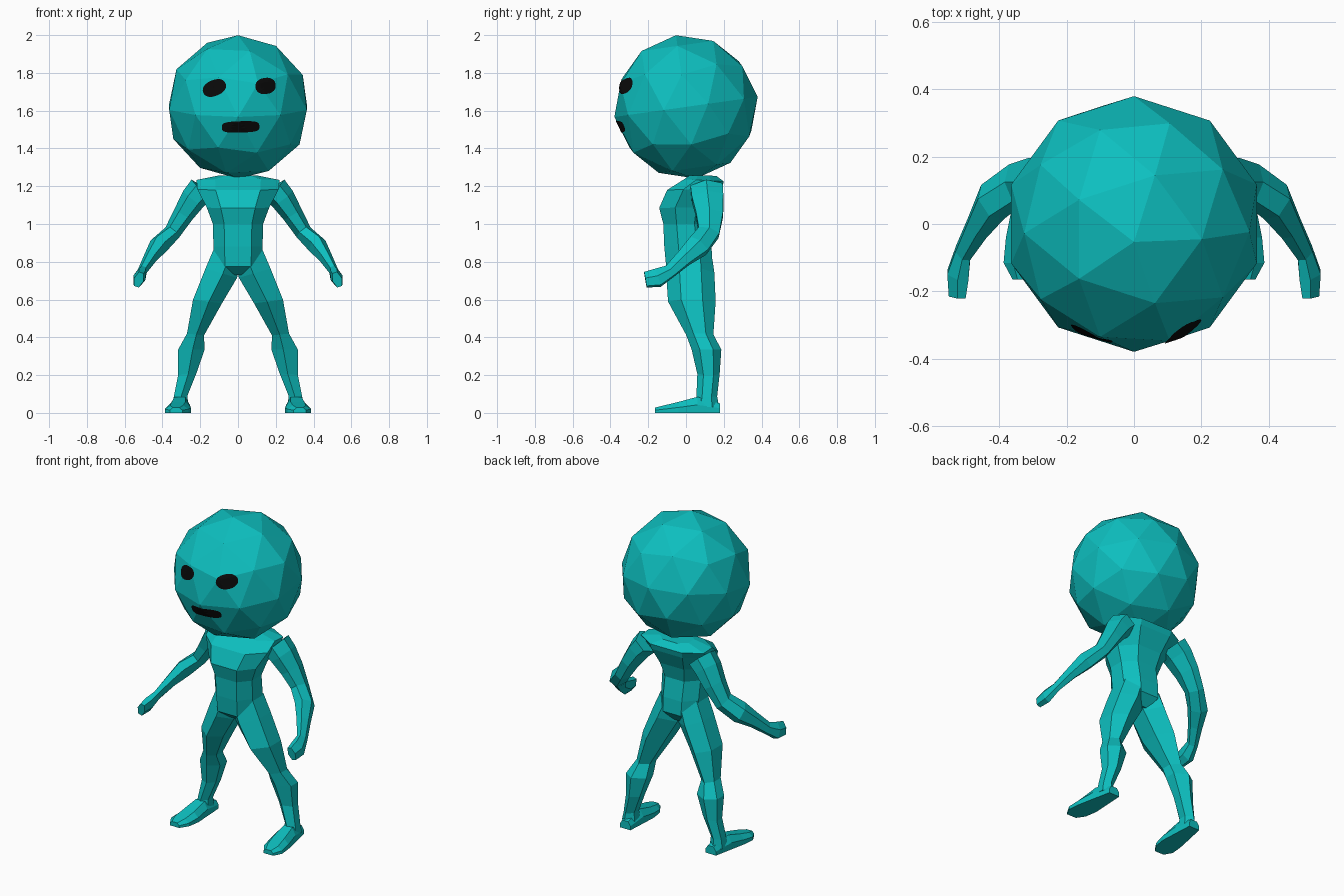
import bpy, bmesh, math
from mathutils import Vector, Matrix
from mathutils.bvhtree import BVHTree

if "Cube" in bpy.data.objects:
    bpy.data.objects.remove(bpy.data.objects["Cube"])


def material(name, rgb):
    m = bpy.data.materials.new(name)
    m.diffuse_color = (*rgb, 1)
    m.use_nodes = True
    m.node_tree.nodes["Principled BSDF"].inputs["Base Color"].default_value = m.diffuse_color
    return m


TEAL = material("teal skin", (0.004, 0.52, 0.52))
BLACK = material("black face", (0.003, 0.003, 0.003))

# cross-sections in unit half-widths
HEX = [(1, 0), (.5, .95), (-.5, .95), (-1, 0), (-.5, -.95), (.5, -.95)]
LEG = [(1, .45), (0.1, 1), (-1, .45), (-1, -.45), (-.1, -1), (1, -.45)]
OCT = [(1, .4), (.5, 1), (-.5, 1), (-1, .4), (-1, -.4), (-.55, -1), (.55, -1), (1, -.4)]
BOX = [(1, 1), (-1, 1), (-1, -1), (1, -1)]
SHOE = [(.55, 1), (-.55, 1), (-1, 0), (-1, -1), (1, -1), (1, 0)]


def finish(name, bm, mat, mirror=False):
    if mat is TEAL:
        bmesh.ops.recalc_face_normals(bm, faces=bm.faces)
    me = bpy.data.meshes.new(name)
    bm.to_mesh(me)
    bm.free()
    me.materials.append(mat)
    ob = bpy.data.objects.new(name, me)
    bpy.context.collection.objects.link(ob)
    if mirror:
        ob.modifiers.new("mirror", 'MIRROR').use_mirror_merge = False
    return ob


def loft(name, rings, section, mirror=False):
    """Skin rings given as (centre, half axis u, half axis v)."""
    bm = bmesh.new()
    loops = [[bm.verts.new(c + u * a + v * b) for a, b in section] for c, u, v in rings]
    n = len(section)
    for p, q in zip(loops, loops[1:]):
        for i in range(n):
            bm.faces.new((p[i], p[(i + 1) % n], q[(i + 1) % n], q[i]))
    bm.faces.new(loops[0])
    bm.faces.new(loops[-1])
    return finish(name, bm, TEAL, mirror)


# head: faceted ball tipped slightly forward
bm = bmesh.new()
bmesh.ops.create_icosphere(bm, subdivisions=2, radius=0.383)
bm.transform(Matrix.Translation((0, 0, 1.62)) @ Matrix.Rotation(math.radians(8), 4, 'X'))
tree = BVHTree.FromBMesh(bm)
finish("head", bm, TEAL)


# face details: thin patches laid on the head
def patch(name, cx, cz, rx, rz, tilt, power):
    bm = bmesh.new()

    def put(x, z):
        hit = tree.ray_cast(Vector((x, -2, z)), Vector((0, 1, 0)))[0]
        return bm.verts.new(hit + Vector((0, -.004, 0)))
    n, steps, loops = 24, 4, []
    ct, st = math.cos(tilt), math.sin(tilt)
    for k in range(1, steps + 1):
        loop = []
        for i in range(n):
            c, s = math.cos(2 * math.pi * i / n), math.sin(2 * math.pi * i / n)
            x = math.copysign(abs(c) ** power, c) * rx * k / steps
            z = math.copysign(abs(s) ** power, s) * rz * k / steps
            loop.append(put(cx + x * ct - z * st, cz + x * st + z * ct))
        loops.append(loop)
    mid = put(cx, cz)
    for i in range(n):
        j = (i + 1) % n
        bm.faces.new((mid, loops[0][i], loops[0][j]))
        for p, q in zip(loops, loops[1:]):
            bm.faces.new((p[i], q[i], q[j], p[j]))
    finish(name, bm, BLACK)


patch("left_eye", -.125, 1.72, .064, .042, .4, .9)
patch("right_eye", .146, 1.731, .054, .043, .15, .9)
patch("mouth", .014, 1.514, .1, .03, .03, .6)

# torso: (half width, front y, back y, front z, back z)
rings = []
for w, f, b, zf, zb in [(.06, -.05, .09, .73, .73), (.125, -.105, .14, .775, .79),
                        (.13, -.115, .135, .88, .88), (.133, -.12, .115, 1.0, 1.0),
                        (.165, -.142, .14, 1.085, 1.09), (.215, -.10, .19, 1.18, 1.19),
                        (.22, -.01, .2, 1.237, 1.225), (.1, .02, .16, 1.258, 1.255)]:
    rings.append((Vector((0, (f + b) / 2, (zf + zb) / 2)), Vector((w, 0, 0)),
                  Vector((0, (b - f) / 2, (zb - zf) / 2))))
loft("torso", rings, OCT)

# legs: (outer x, z, inner x, z, front y, back y)
rings = []
for ox, oz, ix, iz, f, b in [(.125, .875, 0, .74, -.105, .14), (.172, .765, .005, .715, -.105, .15),
                             (.238, .60, .085, .58, -.095, .157), (.27, .42, .18, .41, 0, .145),
                             (.317, .335, .177, .335, .03, .187), (.317, .20, .22, .21, .06, .178),
                             (.34, .085, .268, .09, .055, .165), (.35, .03, .262, .03, .04, .175)]:
    rings.append((Vector(((ox + ix) / 2, (f + b) / 2, (oz + iz) / 2)),
                  Vector(((ox - ix) / 2, 0, (oz - iz) / 2)), Vector((0, (b - f) / 2, 0))))
loft("leg", rings, LEG, True)

# feet: (y, inner x, outer x, height)
rings = [(Vector(((a + b) / 2, y, h / 2)), Vector(((b - a) / 2, 0, 0)), Vector((0, 0, h / 2)))
         for y, a, b, h in [(.18, .262, .335, .05), (.06, .255, .36, .085), (-.04, .25, .38, .058),
                            (-.115, .262, .387, .04), (-.165, .295, .36, .028)]]
loft("foot", rings, SHOE, True)

# arms: (centre, depth half-size, outward half-size), swept along the path
path = [((.19, .11, 1.185), .09, .075), ((.235, .115, 1.135), .088, .068),
        ((.29, .125, 1.05), .075, .055), ((.348, .12, .955), .06, .045),
        ((.42, .065, .885), .062, .052), ((.465, -.01, .82), .045, .036),
        ((.507, -.085, .75), .036, .025), ((.522, -.15, .715), .05, .034),
        ((.525, -.215, .705), .042, .026)]
pts = [Vector(p[0]) for p in path]
rings = []
for i, (_, d, w) in enumerate(path):
    t = (pts[min(i + 1, len(pts) - 1)] - pts[max(i - 1, 0)]).normalized()
    out = Vector((1, 0, .35))
    out = (out - t * out.dot(t)).normalized()
    rings.append((pts[i], out * w, t.cross(out) * d))
loft("arm", rings, HEX, True)
